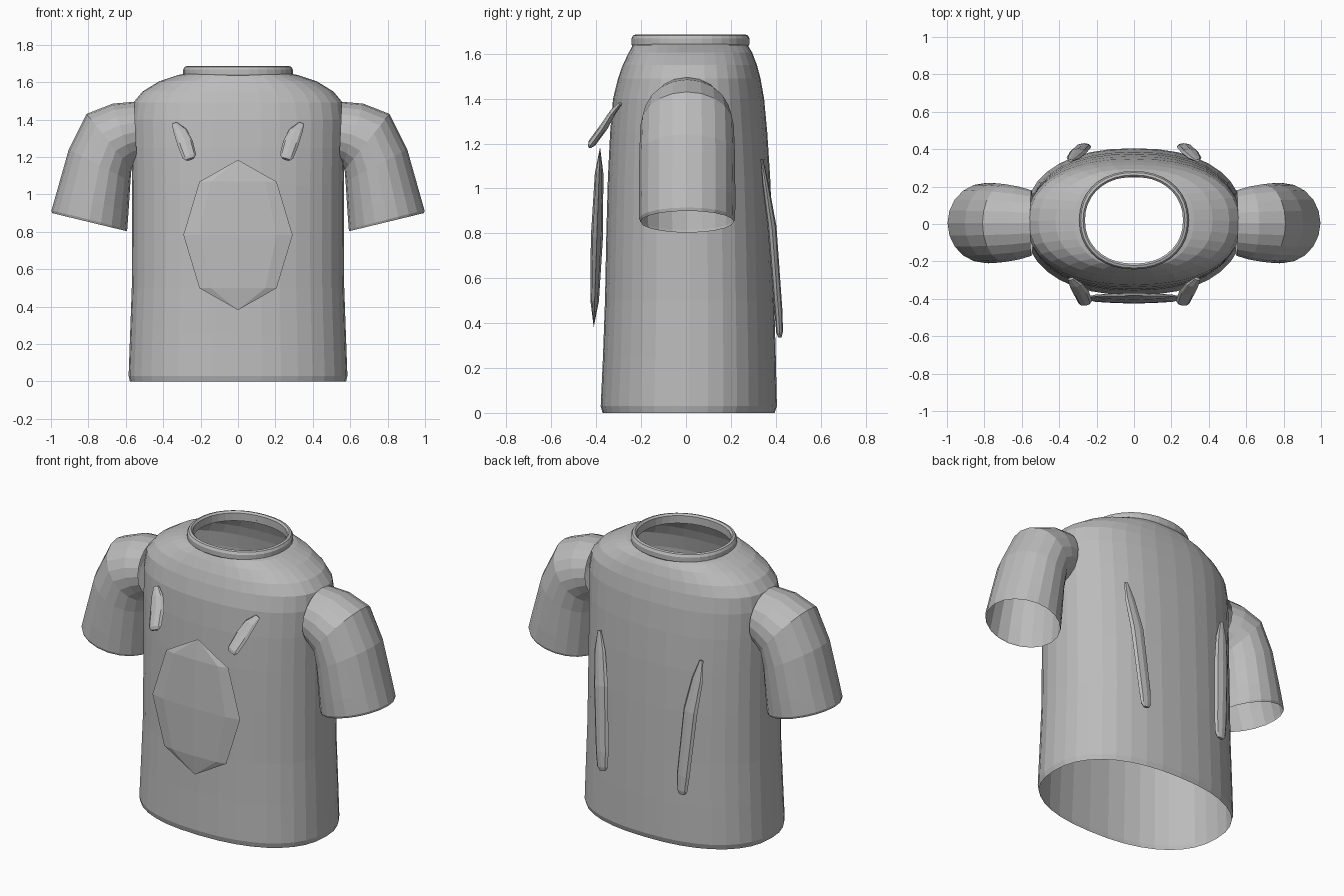
import bpy, bmesh, math
from mathutils import Vector, Matrix

if "Cube" in bpy.data.objects:
    bpy.data.objects.remove(bpy.data.objects["Cube"])

fabric = bpy.data.materials.new("grey fabric")
fabric.diffuse_color = (0.5, 0.5, 0.5, 1)
fabric.use_nodes = True
fabric.node_tree.nodes["Principled BSDF"].inputs["Base Color"].default_value = fabric.diffuse_color


def finish(bm, name):
    bmesh.ops.recalc_face_normals(bm, faces=bm.faces)
    me = bpy.data.meshes.new(name)
    bm.to_mesh(me)
    bm.free()
    me.materials.append(fabric)
    ob = bpy.data.objects.new(name, me)
    bpy.context.collection.objects.link(ob)
    return ob


def loft(name, rings, caps=False, closed=False):
    """Skin a list of point rings."""
    bm = bmesh.new()
    vs = [[bm.verts.new(p) for p in r] for r in rings]
    pairs = list(zip(vs, vs[1:])) + ([(vs[-1], vs[0])] if closed else [])
    n = len(vs[0])
    for a, b in pairs:
        for i in range(n):
            j = (i + 1) % n
            bm.faces.new((a[i], a[j], b[j], b[i]))
    if caps:
        bm.faces.new(vs[0])
        bm.faces.new(vs[-1])
    return finish(bm, name)


def oval(hw, y0, y1, z, n=36, e=2.3):
    """Horizontal superellipse ring."""
    pts = []
    for i in range(n):
        t = 2 * math.pi * i / n
        c, s = math.cos(t), math.sin(t)
        x = math.copysign(abs(c) ** (2 / e), c) * hw
        y = math.copysign(abs(s) ** (2 / e), s) * (y1 - y0) / 2 + (y0 + y1) / 2
        pts.append((x, y, z))
    return pts


# Torso: open at hem and neck (half width, front y, back y, height)
body = [(0.578, -0.372, 0.395, 0.0), (0.585, -0.38, 0.405, 0.03),
        (0.577, -0.37, 0.4, 0.25), (0.568, -0.361, 0.393, 0.5),
        (0.566, -0.355, 0.385, 0.8), (0.566, -0.348, 0.375, 1.05),
        (0.57, -0.338, 0.362, 1.25), (0.572, -0.325, 0.348, 1.4),
        (0.56, -0.303, 0.332, 1.49), (0.51, -0.282, 0.316, 1.55),
        (0.42, -0.255, 0.295, 1.605), (0.32, -0.237, 0.275, 1.638),
        (0.265, -0.215, 0.25, 1.648)]
loft("torso", [oval(*r) for r in body])

# Collar: rounded band around the neck
collar = [(0.262, 1.630), (0.285, 1.630), (0.293, 1.642), (0.293, 1.668),
          (0.285, 1.682), (0.272, 1.686), (0.262, 1.676)]
loft("collar", [oval(w, 0.02 - w + 0.03, 0.02 + w - 0.03, z, 36, 2.15)
                for w, z in collar], closed=True)

# Sleeves: rings fanning from the shoulder down to an open cuff
# (outer x, outer z, inner x, inner z, half depth)
arm = [(0.555, 1.495, 0.54, 1.17, 0.175), (0.67, 1.485, 0.56, 1.15, 0.195),
       (0.81, 1.43, 0.57, 1.13, 0.208), (0.905, 1.24, 0.575, 1.07, 0.213),
       (0.97, 1.01, 0.585, 0.91, 0.215), (0.997, 0.915, 0.592, 0.815, 0.214),
       (0.995, 0.9, 0.594, 0.803, 0.208)]
for side, label in ((1, "right"), (-1, "left")):
    rings = []
    for ox, oz, ix, iz, d in arm:
        ring = []
        for i in range(20):
            t = 2 * math.pi * i / 20
            k = (1 + math.cos(t)) / 2
            ring.append((side * (ix + (ox - ix) * k),
                         0.005 + d * math.sin(t), iz + (oz - iz) * k))
        rings.append(ring)
    loft(label + "_sleeve", rings)

# Front panel: flattened low-poly ball
bm = bmesh.new()
bmesh.ops.create_uvsphere(
    bm, u_segments=8, v_segments=4, radius=1,
    matrix=Matrix.Translation((0, -0.397, 0.783))
    @ Matrix.Rotation(math.radians(-2), 4, 'X')
    @ Matrix.Diagonal((0.292, 0.027, 0.402, 1)))
finish(bm, "front_panel")


def fold(name, path, side):
    """Flattened tapered tube; path entries are (x, y, z, half width, half depth)."""
    pts = [Vector((side * p[0], p[1], p[2])) for p in path]
    axis = (pts[-1] - pts[0]).normalized()
    depth = axis.cross(Vector((1, 0, 0))).normalized()
    across = depth.cross(axis)
    loft(name, [[p + across * (q[3] * math.cos(math.pi * i / 4))
                 + depth * (q[4] * math.sin(math.pi * i / 4)) for i in range(8)]
                for p, q in zip(pts, path)], caps=True)


# Cloth folds: short pair on the chest, long pair on the back
chest = [(0.338, -0.293, 1.378, 0.017, 0.008), (0.31, -0.325, 1.34, 0.036, 0.014),
         (0.283, -0.365, 1.275, 0.043, 0.018), (0.26, -0.418, 1.203, 0.038, 0.018),
         (0.256, -0.428, 1.188, 0.024, 0.01)]
back = [(0.34, 0.338, 1.13, 0.012, 0.006), (0.325, 0.354, 1.02, 0.036, 0.014),
        (0.298, 0.383, 0.83, 0.046, 0.02), (0.27, 0.412, 0.45, 0.042, 0.018),
        (0.265, 0.417, 0.36, 0.035, 0.015), (0.264, 0.418, 0.337, 0.02, 0.008)]
for side, label in ((1, "right"), (-1, "left")):
    fold(label + "_chest_fold", chest, side)
    fold(label + "_back_fold", back, side)
